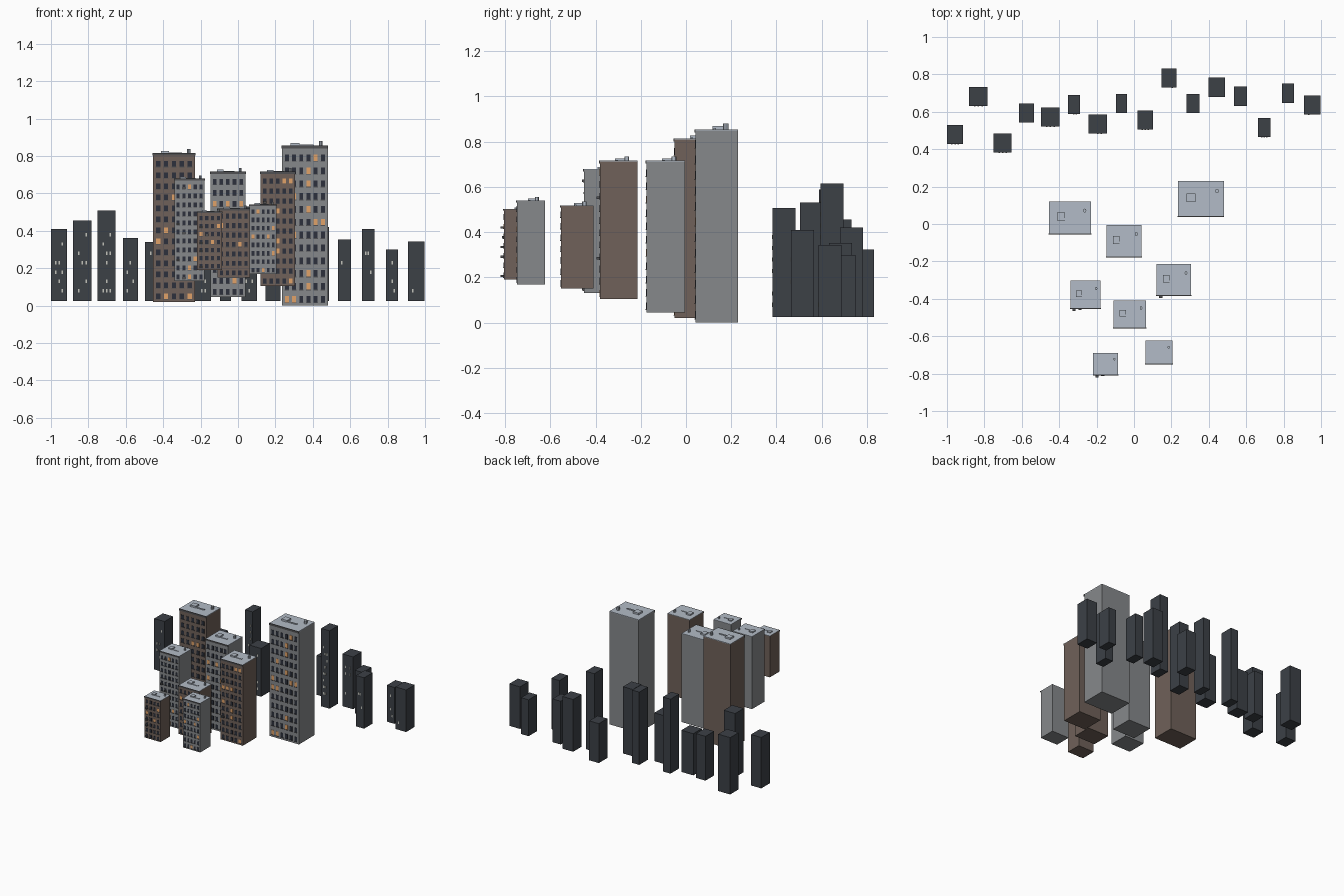
import bpy, bmesh, random
from mathutils import Matrix, Vector

if "Cube" in bpy.data.objects:
    bpy.data.objects.remove(bpy.data.objects["Cube"])

random.seed(4)


def material(name, r, g, b):
    m = bpy.data.materials.new(name)
    m.diffuse_color = (r, g, b, 1)
    m.use_nodes = True
    m.node_tree.nodes["Principled BSDF"].inputs["Base Color"].default_value = m.diffuse_color
    return m


GREY = material("grey_wall", 0.24, 0.25, 0.26)
BROWN = material("brown_wall", 0.16, 0.12, 0.10)
ROOF = material("roof", 0.45, 0.50, 0.57)
DARK = material("distant_wall", 0.045, 0.052, 0.062)
TRIM = material("dark_trim", 0.08, 0.08, 0.085)
GLASS = material("glass", 0.025, 0.03, 0.045)
LIT = material("lit_glass", 0.75, 0.36, 0.14)
PALE = material("pale_lit_glass", 0.55, 0.55, 0.50)


def boxes(name, items, mat, rod=False):
    """One object made of axis-aligned boxes (x0, x1, y0, y1, z0, z1), or upright cylinders."""
    if not items:
        return
    bm = bmesh.new()
    for x0, x1, y0, y1, z0, z1 in items:
        mx = (Matrix.Translation(Vector((x0 + x1, y0 + y1, z0 + z1)) / 2)
              @ Matrix.Diagonal((x1 - x0, y1 - y0, z1 - z0, 1)))
        if rod:
            bmesh.ops.create_cone(bm, cap_ends=True, segments=8, radius1=0.5,
                                  radius2=0.5, depth=1, matrix=mx)
        else:
            bmesh.ops.create_cube(bm, size=1, matrix=mx)
    me = bpy.data.meshes.new(name)
    bm.to_mesh(me)
    bm.free()
    me.materials.append(mat)
    bpy.context.collection.objects.link(bpy.data.objects.new(name, me))


def apartment(tag, x0, x1, y0, y1, z0, z1, wall, cols, rows, units):
    w, d = x1 - x0, y1 - y0
    boxes(tag + "_walls", [(x0, x1, y0, y1, z0, z1)], wall)

    # roof deck, front cornice and rooftop equipment
    t = 0.02 * w
    boxes(tag + "_roof_deck", [(x0, x1, y0, y1, z1, z1 + t)], ROOF)
    boxes(tag + "_cornice", [(x0 - 0.002, x1 + 0.002, y0 - 0.005, y0, z1 - 0.04 * w, z1 + t)], TRIM)

    def on_roof(u0, u1, v0, v1, h):
        return (x0 + u0 * w, x0 + u1 * w, y0 + v0 * d, y0 + v1 * d, z1 + t, z1 + t + h * w)

    boxes(tag + "_roof_units", [on_roof(0.19, 0.38, 0.40, 0.65, 0.055),
                                on_roof(0.38, 0.69, 0.42, 0.48, 0.02)], ROOF)
    boxes(tag + "_roof_vent", [on_roof(0.81, 0.89, 0.65, 0.78, 0.10)], ROOF, rod=True)

    # window grid on the front face
    px, pz = w * 0.94 / cols, (z1 - z0) * 0.97 / rows
    ww, wh = px * 0.54, pz * 0.50
    dark, lit, sills, coolers = [], [], [], []
    for r in range(rows):
        for c in range(cols):
            cx = x0 + 0.03 * w + (c + 0.5) * px
            cz = z0 + (r + 0.5) * pz
            pane = (cx - ww / 2, cx + ww / 2, y0 - 0.002, y0 + 0.001, cz - wh / 2, cz + wh / 2)
            (lit if random.random() < 0.13 else dark).append(pane)
            sills.append((cx - ww * 0.6, cx + ww * 0.6, y0 - 0.005, y0, cz - wh * 0.62, cz - wh / 2))
            if (c == 0 and r in units) or (units and c > 0 and random.random() < 0.04):
                out = 0.016 if c == 0 else 0.009
                coolers.append((cx - ww / 2, cx + ww / 2, y0 - out, y0,
                                cz - wh * 0.5, cz - wh * 0.05))
    boxes(tag + "_windows", dark, GLASS)
    boxes(tag + "_lit_windows", lit, LIT)
    boxes(tag + "_window_sills", sills, TRIM)
    boxes(tag + "_window_coolers", coolers, TRIM)


# near apartment blocks
apartment("tall_left_block", -0.455, -0.23, -0.05, 0.12, 0.02, 0.81, BROWN, 5, 13, ())
apartment("tall_right_block", 0.235, 0.48, 0.042, 0.23, 0.0, 0.85, GREY, 6, 12, ())
apartment("middle_block", -0.148, 0.04, -0.175, -0.005, 0.045, 0.712, GREY, 5, 11, ())
apartment("left_block", -0.34, -0.178, -0.45, -0.303, 0.13, 0.675, GREY, 5, 11, (2, 6))
apartment("right_block", 0.12, 0.306, -0.38, -0.215, 0.105, 0.712, BROWN, 5, 11, (3, 8))
apartment("centre_block", -0.11, 0.064, -0.553, -0.408, 0.15, 0.515, BROWN, 5, 7, ())
apartment("front_left_block", -0.218, -0.085, -0.804, -0.69, 0.19, 0.50, BROWN, 4, 7, (0, 2, 3, 5))
apartment("front_right_block", 0.062, 0.207, -0.747, -0.624, 0.168, 0.537, GREY, 5, 8, ())

# distant skyline: x0, x1, front y, top z
SKYLINE = [(-1.0, -0.914, 0.427, 0.41), (-0.882, -0.782, 0.63, 0.455), (-0.75, -0.655, 0.382, 0.507),
           (-0.615, -0.535, 0.543, 0.36), (-0.497, -0.398, 0.521, 0.34), (-0.353, -0.289, 0.588, 0.588),
           (-0.243, -0.145, 0.484, 0.39), (-0.096, -0.037, 0.594, 0.575), (0.02, 0.102, 0.505, 0.53),
           (0.148, 0.228, 0.729, 0.323), (0.28, 0.35, 0.594, 0.614), (0.397, 0.487, 0.68, 0.42),
           (0.535, 0.603, 0.632, 0.352), (0.663, 0.73, 0.464, 0.41), (0.792, 0.855, 0.648, 0.30),
           (0.908, 0.997, 0.585, 0.343)]
towers, lights = [], []
for x0, x1, y, top in SKYLINE:
    towers.append((x0, x1, y, y + 0.102, 0.025, top))
    w = x1 - x0
    for r in range(int((top - 0.07) / 0.05)):
        for c in (0.3, 0.5, 0.7):
            if random.random() < 0.28:
                cx, cz = x0 + c * w, 0.07 + r * 0.05
                lights.append((cx - 0.004, cx + 0.004, y - 0.0015, y, cz, cz + 0.018))
boxes("skyline_towers", towers, DARK)
boxes("skyline_lit_windows", lights, PALE)
